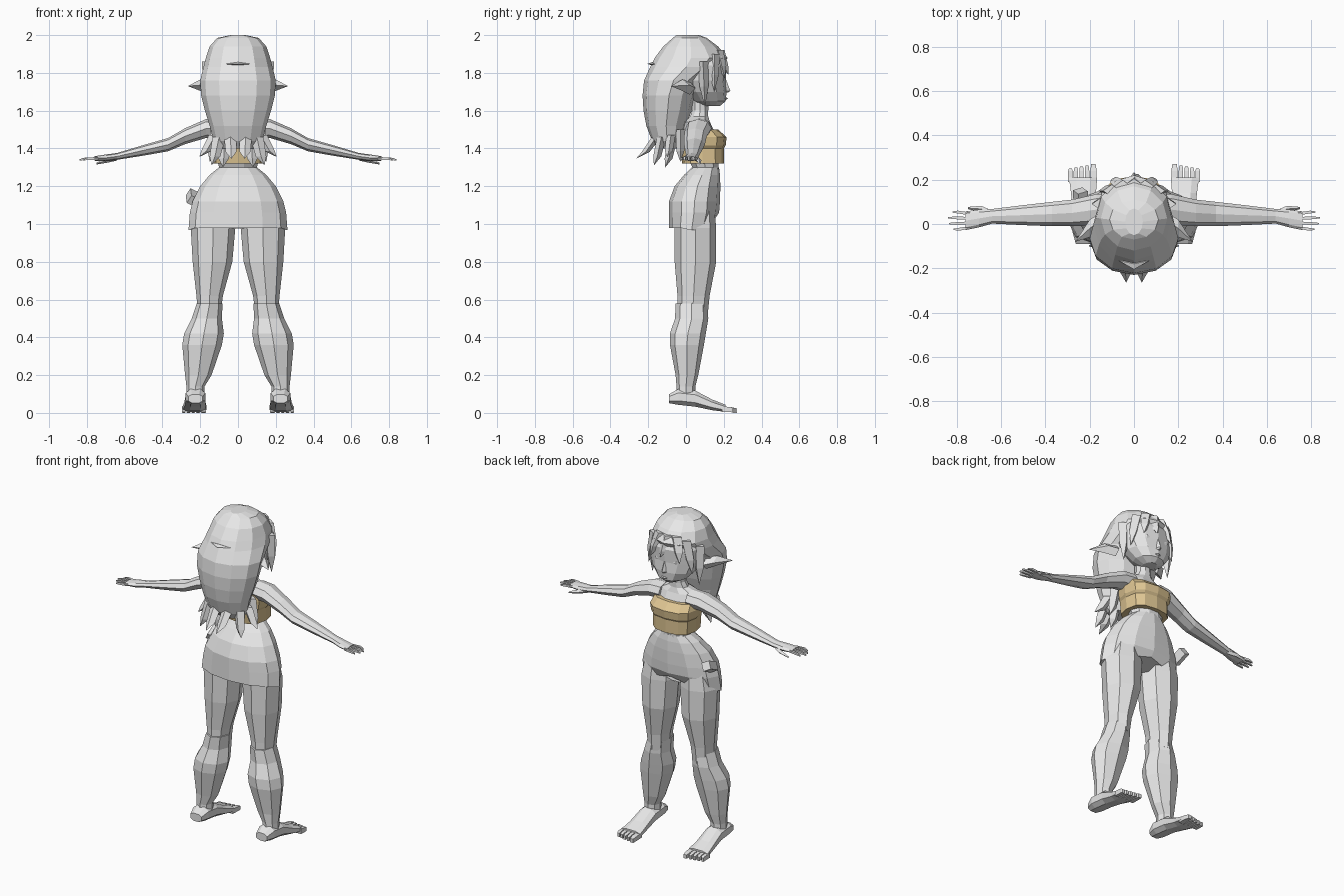
import bpy, bmesh, math
from mathutils import Vector

default_cube = bpy.data.objects.get("Cube")
if default_cube:
    bpy.data.objects.remove(default_cube, do_unlink=True)


def make_material(name, red, green, blue):
    material = bpy.data.materials.new(name)
    material.use_nodes = True
    colour = (red, green, blue, 1)
    material.diffuse_color = colour
    material.node_tree.nodes["Principled BSDF"].inputs["Base Color"].default_value = colour
    return material


grey = make_material("light grey", .8, .8, .8)
tan = make_material("tan cloth", .73, .56, .29)


def bent(value, power):
    return math.copysign(abs(value) ** power, value) if abs(value) > .001 else 0


def loft(name, rings, axis="z", sides=8, side=1, power=1, turn=0, material=grey):
    """Skin rings of (x, y, z, radius, radius) set square to one axis."""
    mesh = bpy.data.meshes.new(name)
    bm = bmesh.new()
    loops = []
    for x, y, z, wide, deep in rings:
        loop = []
        for step in range(sides):
            angle = math.tau * (step + turn) / sides
            u = wide * bent(math.cos(angle), power)
            v = deep * bent(math.sin(angle), power)
            offset = {"x": (0, u, v), "y": (u, 0, v), "z": (u, v, 0)}[axis]
            point = Vector((x, y, z)) + Vector(offset)
            point.x *= side
            loop.append(bm.verts.new(point))
        loops.append(loop)
    for low, high in zip(loops, loops[1:]):
        for i in range(sides):
            j = (i + 1) % sides
            bm.faces.new((low[i], low[j], high[j], high[i]))
    bm.faces.new(loops[0])
    bm.faces.new(loops[-1])
    bmesh.ops.remove_doubles(bm, verts=bm.verts, dist=.0001)
    bmesh.ops.recalc_face_normals(bm, faces=bm.faces)
    bm.to_mesh(mesh)
    bm.free()
    mesh.materials.append(material)
    obj = bpy.data.objects.new(name, mesh)
    bpy.context.collection.objects.link(obj)
    return obj


def body_rings(rows):
    """Turn (z, half width, back y, front y) rows into centred rings."""
    return [(0, (back + front) / 2, z, half, (front - back) / 2)
            for z, half, back, front in rows]


def lock(name, root, tip, side, width=.035, bulge=.02):
    """A pointed strand of hair that bows outward between root and tip."""
    root, tip = Vector(root), Vector(tip)
    middle = root.lerp(tip, .55)
    middle.z -= bulge
    loft(name, [(*root, width, width * .7), (*middle, width * .8, width * .6),
                (*tip, 0, 0)], sides=4, side=side)


# Torso and neck
loft("torso", body_rings([
    (1.2, .14, 0, .17), (1.3, .1, .03, .175), (1.38, .12, -.01, .18),
    (1.48, .14, -.02, .16), (1.54, .13, -.01, .13), (1.57, .06, .02, .12),
    (1.6, .045, .03, .12), (1.68, .045, .03, .12)]), sides=10)

# Strapless top with a raised bust band
loft("strapless_top", body_rings([
    (1.32, .13, -.02, .2), (1.4, .13, -.03, .2), (1.415, .14, -.03, .21),
    (1.46, .145, -.03, .215), (1.5, .135, -.025, .17)]),
    sides=12, power=.75, material=tan)

# Shorts with a hem that rises and falls
shorts = loft("shorts", body_rings([
    (.98, .262, -.09, .15), (1.06, .255, -.09, .175), (1.12, .24, -.09, .18),
    (1.2, .2, -.06, .182), (1.26, .15, -.01, .18), (1.3, .1, .03, .175)]), sides=12)
for vertex in shorts.data.vertices:
    if vertex.co.z < 1:
        vertex.co.z += .05 - .24 * abs(vertex.co.x) if vertex.co.y > 0 else 0

# Belt pouch on one hip
bpy.ops.mesh.primitive_cube_add(size=1, location=(-.24, .11, 1.14), rotation=(.5, .45, .3))
pouch = bpy.context.object
pouch.name = "belt_pouch"
pouch.scale = (.05, .09, .05)
pouch.data.materials.append(grey)
bevel = pouch.modifiers.new("soft corners", "BEVEL")
bevel.width = .01
bevel.segments = 1

# Head and face
loft("head", body_rings([
    (1.625, .04, .08, .18), (1.65, .09, .04, .21), (1.7, .135, 0, .215),
    (1.76, .16, -.03, .21), (1.84, .165, -.05, .215), (1.92, .12, -.04, .17)]), sides=12)
loft("nose", [(0, .2, 1.695, .02, .02), (0, .215, 1.705, .015, .02),
              (0, .2, 1.77, .005, .01)], sides=4)
loft("lips", [(-.03, .2, 1.665, 0, 0), (0, .208, 1.665, .015, .01),
              (.03, .2, 1.665, 0, 0)], axis="x", sides=4)

# Hair mass falling down the back
loft("hair", body_rings([
    (2, .04, -.05, .07), (1.985, .11, -.07, .11), (1.94, .15, -.12, .17),
    (1.88, .17, -.165, .22), (1.83, .183, -.19, .19), (1.76, .2, -.222, .09),
    (1.68, .195, -.23, .05), (1.6, .175, -.225, .03), (1.52, .15, -.21, 0),
    (1.44, .13, -.18, -.02), (1.4, .1, -.15, -.04)]), sides=12)
loft("hair_fold", [(-.07, -.165, 1.847, 0, 0), (0, -.18, 1.848, .025, .009),
                   (.07, -.165, 1.847, 0, 0)], axis="x", sides=4)
lock("centre_fringe", (0, .18, 1.92), (.02, .225, 1.79), 1)

for side, label in ((1, "left"), (-1, "right")):
    # Hair tips and fringe
    for root, tip in (((.04, -.15, 1.47), (.035, -.265, 1.345)),
                      ((.1, -.13, 1.46), (.14, -.17, 1.31)),
                      ((.12, -.08, 1.47), (.205, -.1, 1.355)),
                      ((.07, -.07, 1.45), (.08, -.11, 1.3)),
                      ((.11, -.03, 1.5), (.15, -.03, 1.33))):
        lock(label + "_hair_tip", root, tip, side)
    for root, tip in (((.05, .17, 1.92), (.1, .205, 1.77)),
                      ((.1, .15, 1.9), (.15, .15, 1.7)),
                      ((.15, .09, 1.86), (.16, .1, 1.62))):
        lock(label + "_fringe", root, tip, side, width=.04, bulge=0)

    # Pointed ear and eyelid
    loft(label + "_ear", [(.15, .02, 1.72, .03, .035), (.2, -.02, 1.735, .04, .03),
                          (.265, -.08, 1.73, 0, 0)], axis="x", sides=4, side=side)
    loft(label + "_eye", [(.03, .2, 1.76, 0, 0), (.07, .19, 1.77, .01, .025),
                          (.12, .16, 1.77, 0, 0)], axis="x", sides=6, side=side)

    # Arm and palm
    loft(label + "_arm", [
        (.09, .07, 1.51, .07, .05), (.17, .065, 1.505, .07, .05),
        (.28, .05, 1.465, .06, .042), (.37, .045, 1.42, .055, .035),
        (.5, .04, 1.39, .045, .028), (.64, .035, 1.358, .033, .018),
        (.7, .025, 1.35, .04, .018), (.76, .015, 1.347, .042, .012)],
        axis="x", side=side)

    # Fingers fan out from the palm
    for index, length in enumerate((.07, .09, .085, .065)):
        y = .045 - index * .02
        spread = y + (y - .015) * .3
        loft(label + "_finger", [
            (.74, y, 1.347, .009, .01), (.76 + length / 2, spread, 1.346, .009, .009),
            (.75 + length, spread, 1.34, .004, .005)],
            axis="x", sides=4, turn=.5, side=side)
    loft(label + "_thumb", [
        (.64, .045, 1.35, .015, .014), (.69, .068, 1.338, .014, .013),
        (.75, .072, 1.32, .005, .005)], axis="x", sides=4, side=side)

    # Thigh and lower leg meet at a cuff below the knee
    loft(label + "_thigh", [
        (.152, .035, .52, .06, .08), (.15, .04, .62, .07, .085),
        (.135, .05, .8, .105, .11), (.132, .05, .98, .118, .11),
        (.125, .05, 1.08, .1, .1)], side=side)
    loft(label + "_lower_leg", [
        (.225, 0, .07, .05, .05), (.225, 0, .14, .048, .05),
        (.21, .005, .2, .07, .06), (.19, .005, .36, .105, .09),
        (.18, .01, .42, .105, .095), (.165, .03, .5, .08, .088),
        (.15, .03, .58, .068, .085)], side=side)

    # Foot with a sloping sole
    loft(label + "_foot", [
        (.225, -.09, .075, .04, .025), (.225, -.04, .085, .055, .045),
        (.225, .05, .075, .055, .045), (.228, .14, .042, .06, .03),
        (.23, .21, .024, .068, .02)], axis="y", turn=.5, power=.8, side=side)

    # Toes in a row, the largest inside
    for index in range(5):
        width = .017 if index == 0 else .012
        x = .183 if index == 0 else .187 + index * .025
        loft(label + "_toe", [
            (x, .19, .02, width, .018), (x, .24, .017, width, .016),
            (x, .27 - index * .005, .012, width * .7, .014)],
            axis="y", sides=4, turn=.5, power=.5, side=side)
